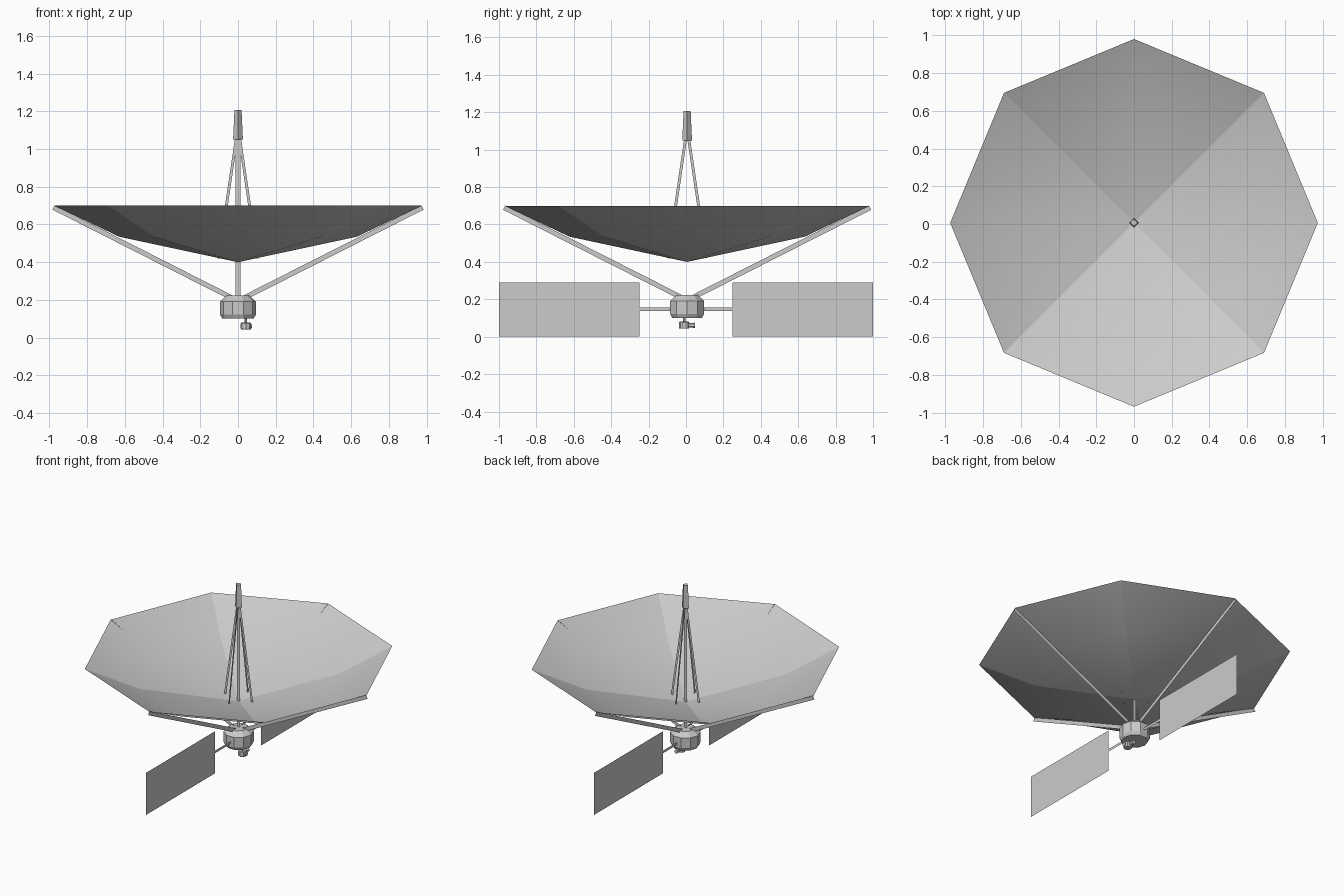
import bpy, math
from mathutils import Vector

if "Cube" in bpy.data.objects:
    bpy.data.objects.remove(bpy.data.objects["Cube"])

CY = 0.006  # the dish and hub sit slightly off the panel centre


def mesh_object(name, verts, faces):
    me = bpy.data.meshes.new(name)
    me.from_pydata([tuple(v) for v in verts], [], faces)
    me.update()
    ob = bpy.data.objects.new(name, me)
    bpy.context.collection.objects.link(ob)
    return ob


def lathe(name, profile, sides, centre=(0, CY, 0), phase=0.0, axis='Z', caps=True):
    """Rings of (radius, height) joined into a faceted body along an axis."""
    verts, faces = [], []
    for r, h in profile:
        for i in range(sides):
            a = phase + 2 * math.pi * i / sides
            u, v = r * math.cos(a), r * math.sin(a)
            p = {'Z': (u, v, h), 'X': (h, u, v), 'Y': (v, h, u)}[axis]
            verts.append(Vector(p) + Vector(centre))
    for k in range(len(profile) - 1):
        for i in range(sides):
            j = (i + 1) % sides
            faces.append((k * sides + i, k * sides + j,
                          (k + 1) * sides + j, (k + 1) * sides + i))
    if caps:
        faces.append(tuple(reversed(range(sides))))
        n = (len(profile) - 1) * sides
        faces.append(tuple(range(n, n + sides)))
    return mesh_object(name, verts, faces)


def strip(name, a, b, width, normal):
    """Flat strip from a to b, lying in the plane with the given normal."""
    a, b = Vector(a), Vector(b)
    side = (b - a).cross(Vector(normal)).normalized() * width / 2
    return mesh_object(name, [a - side, b - side, b + side, a + side], [(0, 1, 2, 3)])


# Dish: shallow eight-sided sheet, one point and two rings
verts, faces = [(0, CY, 0.40)], []
for r, z in ((0.63, 0.535), (0.975, 0.70)):
    for i in range(8):
        a = i * math.pi / 4
        verts.append((r * math.cos(a), CY + r * math.sin(a), z))
for i in range(8):
    j = (i + 1) % 8
    faces += [(0, 1 + i, 1 + j), (1 + i, 9 + i, 9 + j, 1 + j)]
dish = mesh_object("dish", verts, faces)
dish.data.shade_smooth()
# Creases along the four diagonals
for e in dish.data.edges:
    p, q = (dish.data.vertices[k].co for k in e.vertices)
    if all(abs(abs(v.x) - abs(v.y - CY)) < 1e-4 for v in (p, q)):
        e.use_edge_sharp = True

# Flat rim struts and feed legs on the four axes
for i, side in enumerate(("right", "back", "left", "front")):
    a = i * math.pi / 2
    c, s = round(math.cos(a)), round(math.sin(a))
    n = (-s, c, 0)
    strip(side + "_rim_strut", (0.035 * c, CY + 0.035 * s, 0.212),
          (0.978 * c, CY + 0.978 * s, 0.69), 0.026, n)
    strip(side + "_feed_leg", (0.103 * c, CY + 0.103 * s, 0.42),
          (0.008 * c, CY + 0.008 * s, 1.06), 0.015, n)

# Central post, visible from front and back
strip("centre_post", (0, CY, 0.21), (0, CY, 1.06), 0.025, (0, 1, 0))

# Feed horn: four-sided taper
lathe("feed_horn", [(0.026, 1.05), (0.019, 1.207)], 4)

# Hub body
lathe("hub", [(0.083, 0.10), (0.095, 0.122), (0.095, 0.192), (0.06, 0.222)], 10)

# Solar panels with their arms, flat in the x = 0 plane
for side, s in (("front", -1), ("back", 1)):
    mesh_object(side + "_solar_panel",
                [(0, s * 0.248, 0), (0, s, 0), (0, s, 0.29), (0, s * 0.248, 0.29)],
                [(0, 1, 2, 3)])
    strip(side + "_panel_arm", (0, s * 0.08, 0.147), (0, s * 0.25, 0.147), 0.018, (1, 0, 0))

# Small thruster under the hub
T = (0.042, -0.01, 0)
lathe("thruster_stem", [(0.007, 0.075), (0.007, 0.105)], 6, T)
lathe("thruster_body", [(0.026, 0.043), (0.028, 0.05), (0.028, 0.075), (0.024, 0.08)], 8, T)
lathe("side_nozzle", [(0.011, 0.02), (0.014, 0.032)], 6, (0.042, -0.01, 0.061), axis='X')
lathe("back_nozzle", [(0.011, 0.02), (0.014, 0.058)], 6, (0.042, -0.01, 0.061), axis='Y')
